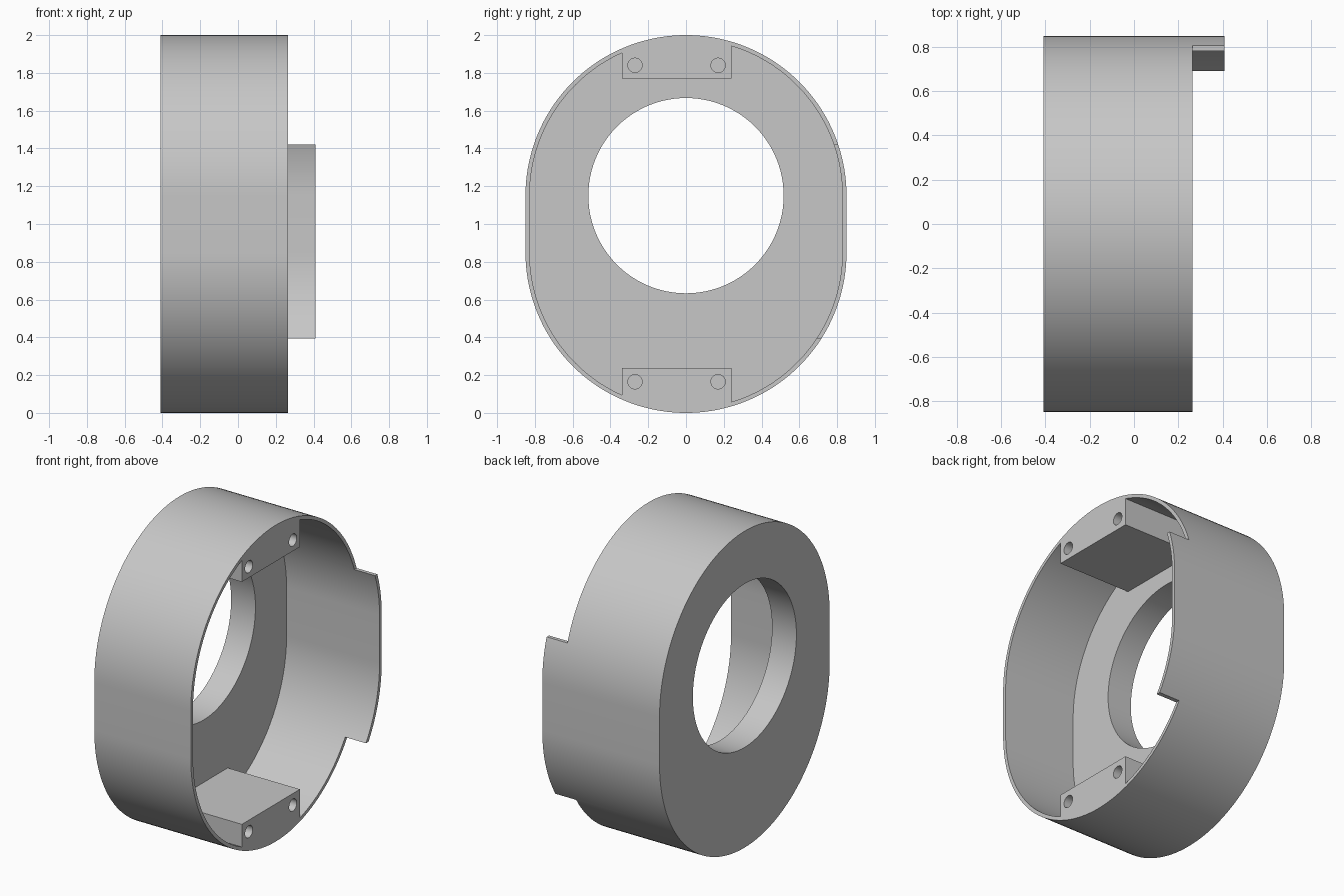
import bpy
import bmesh
from math import cos, sin, pi, asin

if "Cube" in bpy.data.objects:
    bpy.data.objects.remove(bpy.data.objects["Cube"])

# Main dimensions
BACK, FLOOR, RIM, TAB = -0.41, -0.24, 0.265, 0.41
R_OUT, R_IN = 0.85, 0.828
Z_LOW, Z_HIGH = 0.85, 1.15
BLOCK_Y = (-0.34, 0.24)
BLOCK_Z = (0.238, 1.77)
SCREW_Y = (-0.27, 0.17)
SCREW_Z = (0.165, 1.84)

grey = bpy.data.materials.new("plain grey")
grey.use_nodes = True
colour = (0.57, 0.57, 0.57, 1)
grey.diffuse_color = colour
grey.node_tree.nodes["Principled BSDF"].inputs["Base Color"].default_value = colour


def arc(y, z, r, start, end, steps):
    return [(y + r * cos(start + (end - start) * i / steps),
             z + r * sin(start + (end - start) * i / steps)) for i in range(steps + 1)]


def circle(y, z, r, steps):
    return arc(y, z, r, 0, 2 * pi, steps)[:-1]


def extrude(name, outline, x0, x1):
    """Solid made by pushing a y-z outline along x."""
    bm = bmesh.new()
    face = bm.faces.new([bm.verts.new((x0, y, z)) for y, z in outline])
    moved = bmesh.ops.extrude_face_region(bm, geom=[face])["geom"]
    bmesh.ops.translate(bm, vec=(x1 - x0, 0, 0),
                        verts=[v for v in moved if isinstance(v, bmesh.types.BMVert)])
    bmesh.ops.recalc_face_normals(bm, faces=bm.faces)
    mesh = bpy.data.meshes.new(name)
    bm.to_mesh(mesh)
    bm.free()
    mesh.materials.append(grey)
    obj = bpy.data.objects.new(name, mesh)
    bpy.context.collection.objects.link(obj)
    return obj


def cut(target, cutter):
    cutter.hide_render = True
    mod = target.modifiers.new("cut", "BOOLEAN")
    mod.operation = "DIFFERENCE"
    mod.solver = "EXACT"
    mod.object = cutter
    bpy.context.view_layer.objects.active = target
    bpy.ops.object.modifier_apply(modifier=mod.name)
    bpy.data.objects.remove(cutter)


# Oval shell, long enough to include the tab
shell = arc(0, Z_HIGH, R_OUT, 0, pi, 72) + arc(0, Z_LOW, R_OUT, pi, 2 * pi, 72)
housing = extrude("housing", shell, BACK, TAB)

# Cavity outline that leaves the two screw blocks standing
near, far = asin(BLOCK_Y[1] / R_IN), asin(-BLOCK_Y[0] / R_IN)
cavity = (arc(0, Z_HIGH, R_IN, 0, pi / 2 - near, 32)
          + [(BLOCK_Y[1], BLOCK_Z[1]), (BLOCK_Y[0], BLOCK_Z[1])]
          + arc(0, Z_HIGH, R_IN, pi / 2 + far, pi, 32)
          + arc(0, Z_LOW, R_IN, pi, 1.5 * pi - far, 32)
          + [(BLOCK_Y[0], BLOCK_Z[0]), (BLOCK_Y[1], BLOCK_Z[0])]
          + arc(0, Z_LOW, R_IN, 1.5 * pi + near, 2 * pi, 32))
cut(housing, extrude("cavity_cutter", cavity, FLOOR, 0.6))

# Trim the rim back everywhere except at the side tab
trim = [(-1, -0.1), (1, -0.1), (1, 0.395), (0.5, 0.395),
        (0.5, 1.42), (1, 1.42), (1, 2.1), (-1, 2.1)]
cut(housing, extrude("rim_cutter", trim, RIM, 0.7))

# Large round opening in the back plate
cut(housing, extrude("opening_cutter", circle(0, Z_HIGH, 0.517, 96), -0.6, 0))

# Blind screw holes in the blocks
for y in SCREW_Y:
    for z in SCREW_Z:
        cut(housing, extrude("screw_cutter", circle(y, z, 0.038, 32), -0.1, 0.6))

# Smooth curved walls with sharp rims
bpy.ops.object.select_all(action="DESELECT")
housing.select_set(True)
bpy.context.view_layer.objects.active = housing
bpy.ops.object.shade_smooth_by_angle(angle=pi / 6)
